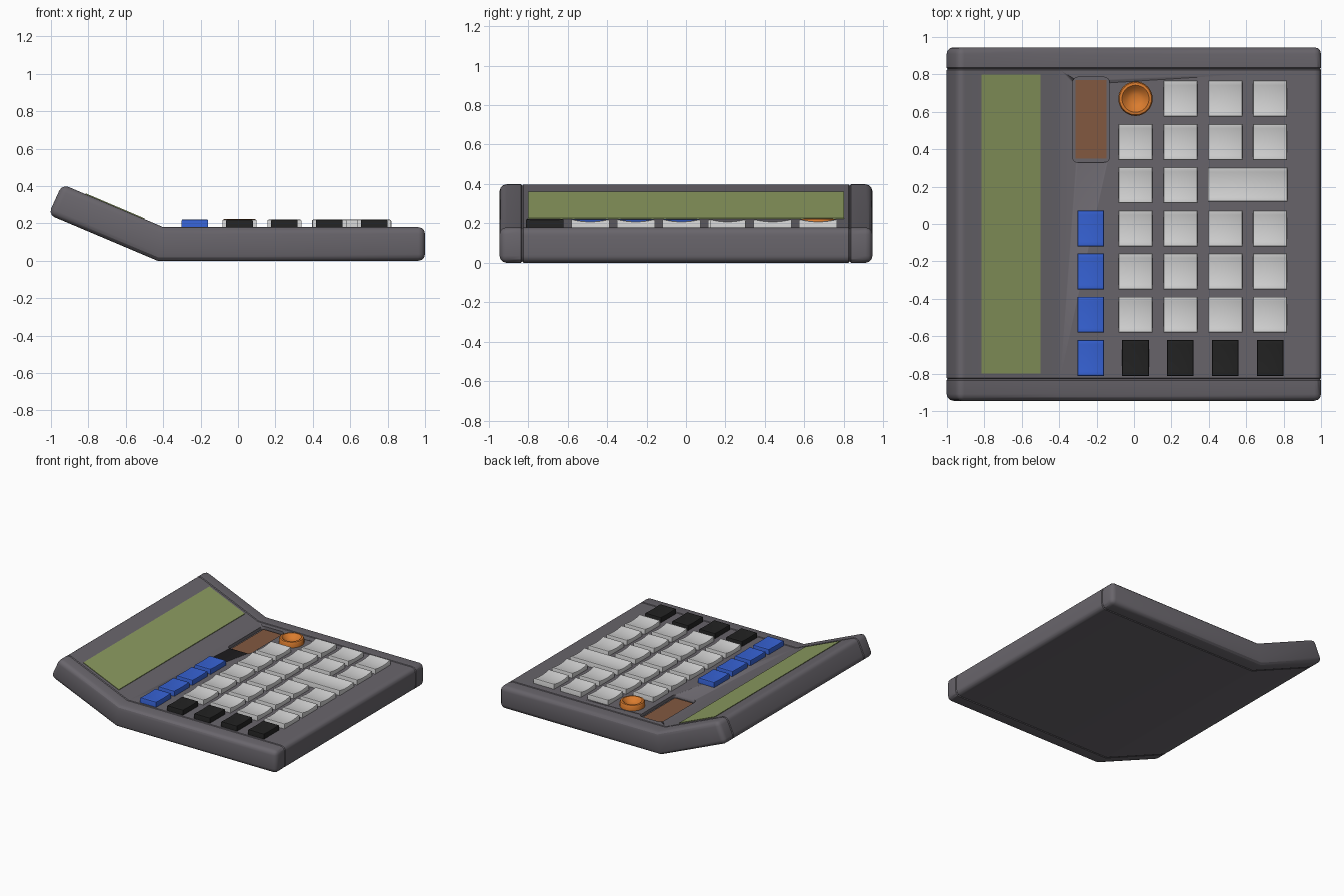
import bpy
import bmesh
import math
from mathutils import Vector

cube = bpy.data.objects.get("Cube")
if cube:
    bpy.data.objects.remove(cube, do_unlink=True)


def material(name, rgb):
    m = bpy.data.materials.new(name)
    m.use_nodes = True
    m.diffuse_color = (*rgb, 1)
    m.node_tree.nodes["Principled BSDF"].inputs["Base Color"].default_value = (*rgb, 1)
    return m


GREY = material("casing grey", (0.14, 0.13, 0.148))
WHITE = material("key white", (0.65, 0.65, 0.65))
BLUE = material("key blue", (0.037, 0.122, 0.658))
BLACK = material("key black", (0.016, 0.016, 0.016))
ORANGE = material("key orange", (0.7, 0.2, 0.027))
GREEN = material("display green", (0.262, 0.328, 0.117))
BROWN = material("solar brown", (0.223, 0.098, 0.051))


def finish(bm, name, mat, angle=30):
    bmesh.ops.recalc_face_normals(bm, faces=bm.faces)
    me = bpy.data.meshes.new(name)
    bm.to_mesh(me)
    bm.free()
    me.materials.append(mat)
    ob = bpy.data.objects.new(name, me)
    bpy.context.collection.objects.link(ob)
    bpy.ops.object.select_all(action="DESELECT")
    ob.select_set(True)
    bpy.context.view_layer.objects.active = ob
    bpy.ops.object.shade_smooth_by_angle(angle=math.radians(angle))
    return ob


def prism(points, step):
    """Extrude a closed outline of 3D points by a vector."""
    bm = bmesh.new()
    face = bm.faces.new([bm.verts.new(p) for p in points])
    out = bmesh.ops.extrude_face_region(bm, geom=[face])
    moved = [v for v in out["geom"] if isinstance(v, bmesh.types.BMVert)]
    bmesh.ops.translate(bm, verts=moved, vec=Vector(step))
    bmesh.ops.recalc_face_normals(bm, faces=bm.faces)
    return bm


def bevel(bm, test, width, segments=2):
    edges = [e for e in bm.edges if test(*(v.co for v in e.verts))]
    bmesh.ops.bevel(bm, geom=edges, offset=width, segments=segments,
                    profile=0.5, affect="EDGES", clamp_overlap=True)


# Casing: one bent profile, cut into a middle and two end caps
PROFILE = [(-0.43, 0), (1, 0), (1, 0.18), (-0.4, 0.18), (-0.94, 0.41), (-1.014, 0.247)]
SEAM, END = 0.83, 0.945


def casing(name, y0, y1):
    bm = prism([(x, y0, z) for x, z in PROFILE], (0, y1 - y0, 0))

    def rounded(a, b):
        along = abs(a.y - b.y) > 0.01 and not -0.5 < a.x < -0.3
        outer = abs(a.y) > 0.9 and abs(b.y) > 0.9 and abs(a.y - b.y) < 0.01
        return along or outer

    def seam(a, b):
        return all(abs(abs(p.y) - SEAM) < 0.001 for p in (a, b))

    bevel(bm, rounded, 0.036, 3)
    bevel(bm, seam, 0.006, 1)
    return finish(bm, name, GREY)


middle = casing("casing_middle", -SEAM, SEAM)
casing("casing_front_cap", -END, -SEAM)
casing("casing_back_cap", SEAM, END)


# Solar cell in a round-cornered recess
def block(x0, x1, y0, y1, z0, z1):
    return prism([(x0, y0, z0), (x1, y0, z0), (x1, y1, z0), (x0, y1, z0)], (0, 0, z1 - z0))


bm = block(-0.33, -0.13, 0.33, 0.785, 0.155, 0.25)
bevel(bm, lambda a, b: abs(a.z - b.z) > 0.01, 0.03, 4)
cutter = finish(bm, "recess_cutter", GREY)
cutter.hide_render = True
mod = middle.modifiers.new("recess", "BOOLEAN")
mod.operation = "DIFFERENCE"
mod.solver = "EXACT"
mod.object = cutter
bpy.context.view_layer.objects.active = middle
bpy.ops.object.modifier_apply(modifier=mod.name)
bpy.data.objects.remove(cutter, do_unlink=True)
finish(block(-0.312, -0.147, 0.35, 0.77, 0.153, 0.163), "solar_cell", BROWN)


# Display plate lying on the sloped panel
def slope(x):
    return 0.18 + (-0.4 - x) * 0.23 / 0.54


bm = prism([(x, y, slope(x) - 0.003) for x, y in
            ((-0.815, -0.8), (-0.5, -0.8), (-0.5, 0.8), (-0.815, 0.8))], (0, 0, 0.008))
finish(bm, "display", GREEN)


# Keys with a dished top
def key(name, x, y, width, mat, dip, depth=0.192):
    h, top, n = depth / 2, 0.222, 8
    arc = [1 - 2 * i / n for i in range(n + 1)]
    outline = [(-h, 0.17), (h, 0.17)] + [(t * h, top - dip * (1 - t * t)) for t in arc]
    bm = prism([(x - width / 2, y + u, z) for u, z in outline], (width, 0, 0))

    def rim(a, b):
        side = abs(a.x - b.x) < 0.001
        return min(a.z, b.z) > 0.2 and (side or abs(a.y - y) > h - 0.001)

    bevel(bm, rim, 0.008, 2)
    finish(bm, name, mat)


COLS = [0.008 + 0.24 * i for i in range(4)]
ROWS = [0.67 - 0.231 * i for i in range(7)]
for r, y in enumerate(ROWS):
    for c, x in enumerate(COLS):
        if (r, c) == (0, 0) or (r == 2 and c > 1):
            continue
        if r == 6:
            key(f"black_key_{c + 1}", x, y, 0.142, BLACK, 0.003)
        else:
            key(f"white_key_{r + 1}_{c + 1}", x, y, 0.182, WHITE, 0.012)
    if r > 2:
        key(f"blue_key_{r - 2}", -0.231, y, 0.142, BLUE, 0.003)
key("wide_white_key", 0.607, ROWS[2] + 0.003, 0.425, WHITE, 0.012, 0.18)

# Round key: a ring with a bowl, turned about its axis
bm = bmesh.new()
lathe = [(0.092, 0.17), (0.092, 0.212), (0.086, 0.222), (0.072, 0.224),
         (0.062, 0.215), (0.045, 0.198), (0.024, 0.19), (0, 0.188)]
verts = [bm.verts.new((r, 0, z)) for r, z in lathe]
edges = [bm.edges.new(pair) for pair in zip(verts, verts[1:])]
bmesh.ops.spin(bm, geom=verts + edges, cent=(0, 0, 0), axis=(0, 0, 1),
               angle=math.tau, steps=32, use_merge=True)
bmesh.ops.remove_doubles(bm, verts=bm.verts, dist=0.0005)
bmesh.ops.translate(bm, verts=bm.verts, vec=(COLS[0], ROWS[0], 0))
finish(bm, "round_key", ORANGE, 40)
